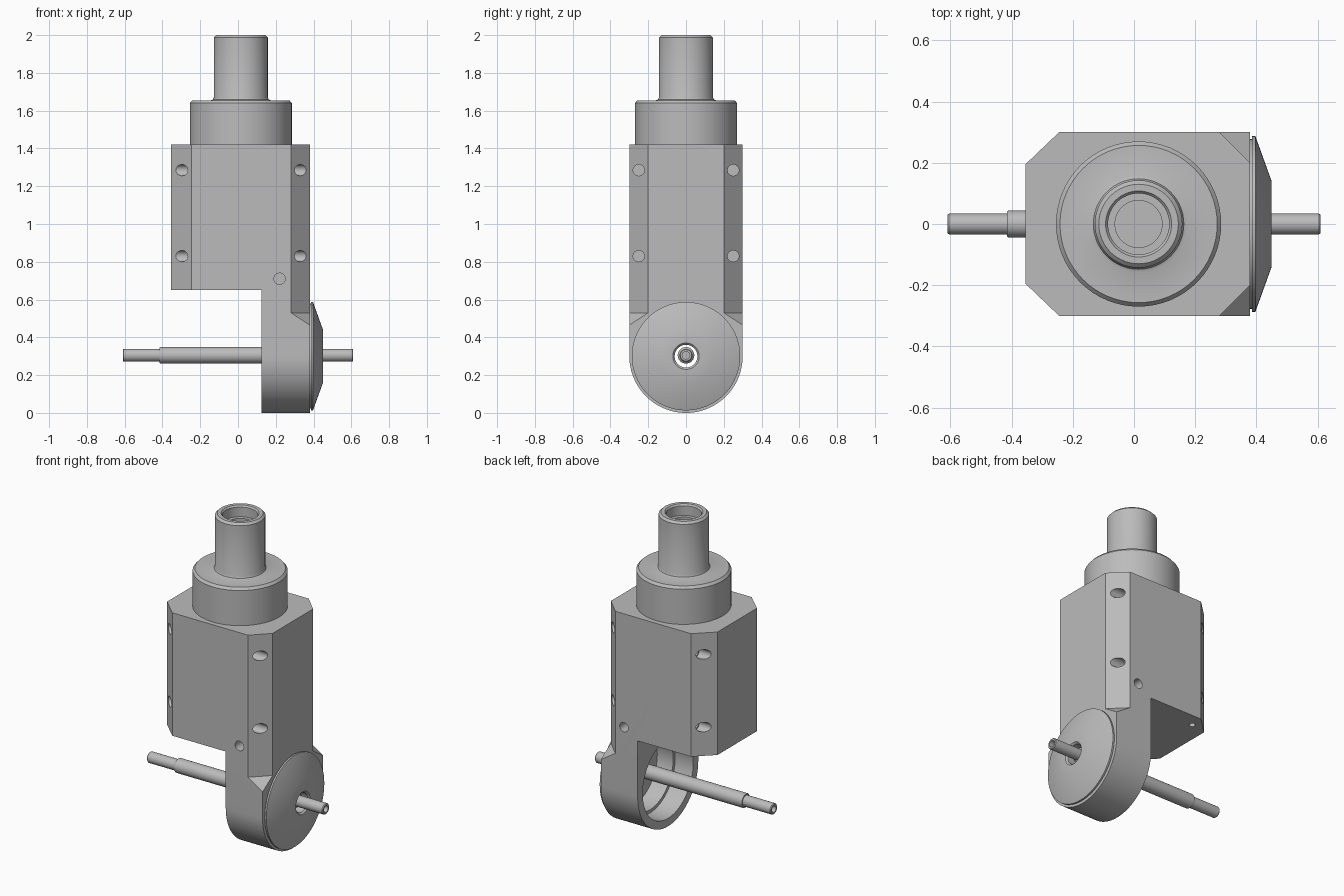
import bpy, bmesh, math
from mathutils import Matrix, Vector

cube = bpy.data.objects.get("Cube")
if cube:
    bpy.data.objects.remove(cube, do_unlink=True)

# One plain metal colour
metal = bpy.data.materials.new("machined_grey")
metal.use_nodes = True
GREY = (0.5, 0.5, 0.5, 1)
metal.diffuse_color = GREY
metal.node_tree.nodes["Principled BSDF"].inputs["Base Color"].default_value = GREY


def finish(name, bm):
    bmesh.ops.recalc_face_normals(bm, faces=bm.faces)
    mesh = bpy.data.meshes.new(name)
    bm.to_mesh(mesh)
    bm.free()
    obj = bpy.data.objects.new(name, mesh)
    bpy.context.collection.objects.link(obj)
    mesh.materials.append(metal)
    return obj


def prism(name, points, offset):
    """Extrude a planar outline of 3D points by an offset."""
    bm = bmesh.new()
    face = bm.faces.new([bm.verts.new(p) for p in points])
    ext = bmesh.ops.extrude_face_region(bm, geom=[face])["geom"]
    bmesh.ops.translate(bm, vec=offset, verts=[v for v in ext if isinstance(v, bmesh.types.BMVert)])
    return finish(name, bm)


def lathe(name, profile, centre=(0, 0, 0), axis="Z", steps=64):
    """Revolve a closed (radius, height) outline around an axis."""
    bm = bmesh.new()
    vs = [bm.verts.new((r, 0, h)) for r, h in profile]
    es = [bm.edges.new((vs[i - 1], vs[i])) for i in range(len(vs))
          if profile[i - 1][0] + profile[i][0] > 0]
    bmesh.ops.spin(bm, geom=vs + es, cent=(0, 0, 0), axis=(0, 0, 1),
                   angle=math.tau, steps=steps)
    bmesh.ops.remove_doubles(bm, verts=bm.verts, dist=1e-5)
    turn = {"Z": Matrix(), "X": Matrix.Rotation(math.pi / 2, 4, "Y"),
            "Y": Matrix.Rotation(-math.pi / 2, 4, "X")}[axis]
    bm.transform(Matrix.Translation(Vector(centre)) @ turn)
    return finish(name, bm)


def rod(r, a, b, centre, axis):
    return lathe("cutter", [(0, a), (r, a), (r, b), (0, b)], centre, axis, 32)


def boolean(obj, cutter, operation="DIFFERENCE"):
    mod = obj.modifiers.new("cut", "BOOLEAN")
    mod.operation, mod.solver, mod.object = operation, "EXACT", cutter
    bpy.context.view_layer.objects.active = obj
    bpy.ops.object.modifier_apply(modifier=mod.name)
    bpy.data.objects.remove(cutter, do_unlink=True)


# Housing: L-shaped side outline, trimmed by a round-bottomed front outline
L = [(-0.355, 0.65), (0.125, 0.65), (0.125, -0.1), (0.38, -0.1), (0.38, 1.42), (-0.355, 1.42)]
housing = prism("housing", [(x, -0.5, z) for x, z in L], (0, 1, 0))
N = 48
arch = [(-0.3 * math.cos(math.pi * i / N), 0.3 - 0.3 * math.sin(math.pi * i / N))
        for i in range(N + 1)] + [(0.3, 1.6), (-0.3, 1.6)]
boolean(housing, prism("cutter", [(-1, y, z) for y, z in arch], (2, 0, 0)), "INTERSECT")

for s in (-1, 1):
    # Rear-end corner chamfers run the full height
    rear = [(-0.245, 0.3 * s), (-0.355, 0.195 * s), (-0.465, 0.09 * s), (-0.465, 0.405 * s), (-0.135, 0.405 * s)]
    boolean(housing, prism("cutter", [(x, y, 0.5) for x, y in rear], (0, 0, 1.2)))
    # Leg-side chamfers stop at a sloping ledge
    front = [(0.18, 0.4 * s, 0.53), (0.48, 0.1 * s, 0.53), (0.58, 0.2 * s, 0.4), (0.28, 0.5 * s, 0.4)]
    boolean(housing, prism("cutter", front, (0, 0, 1.3)))
    # Counterbored screw holes through the chamfers
    for z in (0.83, 1.285):
        for x, d in ((-0.305, 1), (0.325, -1)):
            boolean(housing, rod(0.03, -0.12, 0.06, (x, 0.25 * s, z), "X"))
            boolean(housing, rod(0.021, 0, 0.12 * d, (x, 0.25 * s, z), "X"))
    # Cross pin holes and underside holes
    boolean(housing, rod(0.03, -0.08, 0.08, (0.22, 0.3 * s, 0.71), "Y"))
    boolean(housing, rod(0.018, -0.05, 0.04, (-0.25, 0.215 * s, 0.65), "Z"))

# Stepped round cavity in the leg
boolean(housing, lathe("cutter", [(0, 0.05), (0.25, 0.05), (0.25, 0.25), (0.23, 0.25),
                                  (0.23, 0.45), (0, 0.45)], (0, 0, 0.3), "X"))

# Collar with the hollow neck on top
neck = lathe("collar_and_neck", [
    (0, 1.415), (0.27, 1.415), (0.27, 1.64), (0.257, 1.655), (0.158, 1.655),
    (0.148, 1.659), (0.143, 1.67), (0.143, 1.987), (0.13, 2.0), (0.108, 2.0),
    (0.1, 1.99), (0.1, 1.93), (0.077, 1.93), (0.077, 1.72), (0, 1.72)], (0.015, 0, 0))

# Conical cover with an open centre
cover = lathe("conical_cover", [
    (0.06, 0.36), (0.235, 0.36), (0.235, 0.375), (0.278, 0.375), (0.278, 0.386),
    (0.287, 0.386), (0.287, 0.397), (0.14, 0.45), (0.07, 0.45), (0.06, 0.44)],
    (0, 0, 0.3), "X")

# Stepped spindle with drilled ends
spindle = lathe("spindle", [
    (0, -0.55), (0.02, -0.55), (0.02, -0.61), (0.03, -0.61), (0.034, -0.605),
    (0.034, -0.415), (0.041, -0.415), (0.044, -0.41), (0.044, 0.41), (0.034, 0.42),
    (0.034, 0.605), (0.03, 0.61), (0.02, 0.61), (0.02, 0.55), (0, 0.55)],
    (0, 0, 0.305), "X", 32)

# Smooth round surfaces, crisp edges
for obj in (housing, neck, cover, spindle):
    bpy.ops.object.select_all(action="DESELECT")
    obj.select_set(True)
    bpy.context.view_layer.objects.active = obj
    bpy.ops.object.shade_smooth_by_angle(angle=math.radians(25))
